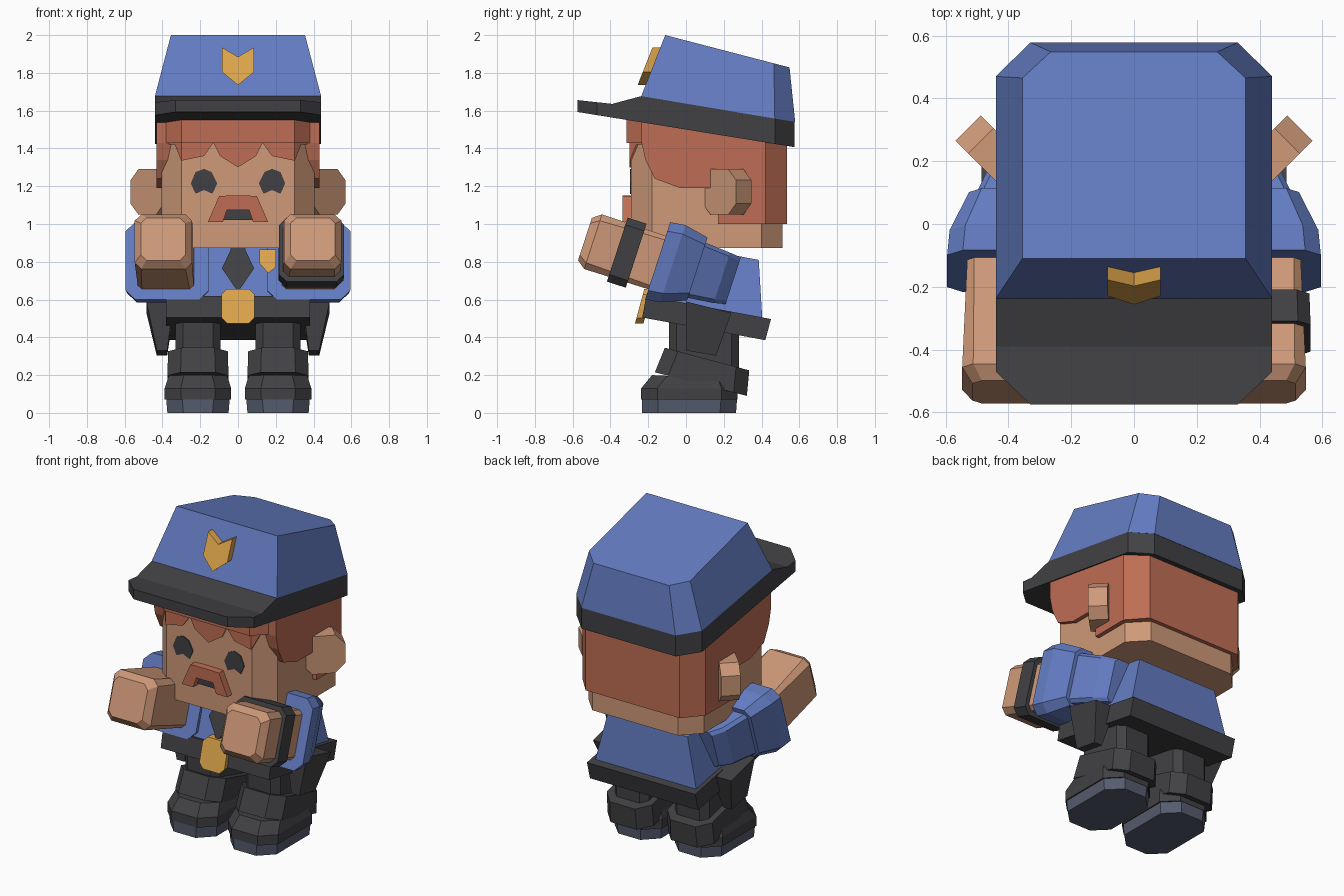
import bpy, bmesh, math
from mathutils import Vector

if "Cube" in bpy.data.objects:
    bpy.data.objects.remove(bpy.data.objects["Cube"])


def material(name, r, g, b):
    m = bpy.data.materials.new(name)
    m.diffuse_color = (r, g, b, 1)
    m.use_nodes = True
    m.node_tree.nodes["Principled BSDF"].inputs["Base Color"].default_value = m.diffuse_color
    return m


BLUE = material("uniform blue", 0.125, 0.2, 0.54)
SKIN = material("skin", 0.62, 0.32, 0.19)
HAIR = material("auburn hair", 0.52, 0.155, 0.09)
DARK = material("charcoal", 0.053, 0.053, 0.058)
GOLD = material("gold", 0.72, 0.37, 0.07)
SOLE = material("slate sole", 0.09, 0.107, 0.155)


def loft(name, rings, mat, mirror=False):
    """Skin a list of equal-length point rings and cap both ends."""
    bm = bmesh.new()
    vs = [[bm.verts.new(p) for p in r] for r in rings]
    n = len(vs[0])
    for a, b in zip(vs, vs[1:]):
        for i in range(n):
            j = (i + 1) % n
            bm.faces.new((a[i], a[j], b[j], b[i]))
    bm.faces.new(vs[0])
    bm.faces.new(vs[-1])
    bmesh.ops.recalc_face_normals(bm, faces=bm.faces[:])
    me = bpy.data.meshes.new(name)
    bm.to_mesh(me)
    bm.free()
    me.materials.append(mat)
    ob = bpy.data.objects.new(name, me)
    bpy.context.collection.objects.link(ob)
    if mirror:
        ob.modifiers.new("mirror", 'MIRROR').use_mirror_merge = False
    return ob


def plate(name, pts, yfun, thick, mat, mirror=False):
    """Front-facing plate from an x,z outline lying on the surface y = yfun(z)."""
    return loft(name, [[(x, yfun(z) + d, z) for x, z in pts] for d in (-thick, 0.02)], mat, mirror)


def across(name, pts, x0, x1, mat, mirror=False):
    """Side profile (y,z) extruded along x."""
    return loft(name, [[(x, y, z) for y, z in pts] for x in (x0, x1)], mat, mirror)


def octagon(w, h, c):
    return [(-w + c, -h), (w - c, -h), (w, -h + c), (w, h - c),
            (w - c, h), (-w + c, h), (-w, h - c), (-w, -h + c)]


def flat_ring(cx, y0, y1, w, c, zf, zb):
    """Horizontal octagon whose height runs from zf in front to zb behind."""
    cy, l = (y0 + y1) / 2, (y1 - y0) / 2
    return [(cx + x, cy + y, zf + (zb - zf) * (y + l) / (2 * l)) for x, y in octagon(w, l, c)]


def sym(pts):
    return pts + [(-x, z) for x, z in reversed(pts) if x != 0]


# ---- cap: band with visor, crown, badge
def band_top(y):
    if y < -0.39:
        return 1.656 - (y + 0.575) * 0.11
    if y < -0.237:
        return 1.636 + (y + 0.39) * 0.27
    return 1.677 - (y + 0.237) * 0.168


def band_low(y):
    return 1.5 - 0.162 * y


loft("cap_band_and_visor",
     [[(-w, y, band_low(y)), (w, y, band_low(y)), (w, y, band_top(y)), (-w, y, band_top(y))]
      for y, w in ((-.575, .33), (-.47, .44), (-.39, .44), (-.237, .44), (.47, .44), (.575, .33))], DARK)
low = sym([(.44, -.237), (.44, .47), (.33, .578)])
top = sym([(.355, -.11), (.355, .465), (.265, .548)])
loft("cap_crown", [[(x, y, band_top(y)) for x, y in low],
                   [(x, y, 2.0 - 0.26 * (y + .11)) for x, y in top]], BLUE)
plate("cap_badge", [(-.085, 1.935), (0, 1.885), (.085, 1.935), (.085, 1.805), (0, 1.735), (-.085, 1.805)],
      lambda z: -.237 + (z - 1.677) * .393, .042, GOLD)

# ---- head and hair
head = sym([(.30, -.29), (.405, -.18), (.405, .40), (.30, .51)])
loft("head", [[(x, y, z) for x, y in head] for z in (.872, 1.58)], SKIN)
back = sym([(.432, .17), (.432, .42), (.33, .535)])
loft("hair_back", [[(x, y, z) for x, y in back] for z in (1.0, 1.48)], HAIR)
across("hair_side", [(-.235, 1.56), (-.235, 1.43), (-.215, 1.34), (-.165, 1.24), (-.03, 1.19),
                     (.2, 1.19), (.3, 1.5)], .35, .432, HAIR, True)


def fringe(name, sections, off):
    rings = []
    for x, z in sections:
        y = -.29 - off + max(0, abs(x) - .30)
        rings.append([(x, y, z), (x, y, 1.56), (x, y + .05, 1.56), (x, y + .05, z)])
    loft(name, rings, HAIR)


fringe("hair_fringe_roll", [(-.42, 1.43), (-.30, 1.43), (.30, 1.43), (.42, 1.43)], .025)
half = [(.40, 1.42), (.335, 1.42), (.30, 1.335), (.18, 1.36), (.13, 1.43), (.095, 1.36), (0, 1.30)]
fringe("hair_fringe_teeth", sym(half), .008)

# ---- ears: octagonal slabs turned 45 degrees
s = math.sqrt(.5)
loft("ear", [[(.44 + s * (a + t), .217 + s * (a - t), 1.17 + b) for a, b in octagon(.125, .12, .058)]
             for t in (-.057, .057)], SKIN, True)

# ---- face


def face_y(z):
    return -.29


plate("eye", [(.11, 1.215), (.14, 1.275), (.18, 1.292), (.225, 1.275), (.25, 1.215),
              (.225, 1.16), (.18, 1.18), (.135, 1.16)], face_y, .006, DARK, True)
plate("moustache", sym([(.16, 1.01), (.10, 1.148), (.055, 1.15)])[0:3] +
      [(-.055, 1.15), (-.10, 1.148), (-.16, 1.01), (-.08, 1.01), (-.058, 1.075), (.058, 1.075), (.08, 1.01)],
      face_y, .045, HAIR)
plate("mouth", [(-.08, 1.02), (.08, 1.02), (.058, 1.08), (-.058, 1.08)], face_y, .008, DARK)

# ---- torso, belt and front details
loft("jacket", [[(-.36, -.20, .58), (.36, -.20, .58), (.36, .405, .48), (-.36, .405, .48)],
                [(-.28, -.10, .90), (.28, -.10, .90), (.28, .385, .81), (-.28, .385, .81)]], BLUE)
across("belt", [(-.21, .62), (.45, .497), (.42, .385), (-.232, .505)], -.38, .38, DARK)


def chest_y(z):
    return -.20 + (z - .58) * .312


plate("tie", [(-.035, .89), (.035, .89), (.04, .86), (.085, .765), (0, .64), (-.085, .765), (-.04, .86)],
      chest_y, .03, DARK)
plate("chest_badge", [(.115, .865), (.20, .865), (.20, .77), (.16, .74), (.115, .79)], chest_y, .03, GOLD)
plate("buckle", [(x, .565 + z) for x, z in octagon(.088, .092, .03)],
      lambda z: -.20 + (z - .64) * .27, .025, GOLD)

# ---- hip pouches
loft("hip_pouch", [[(.375, 0, .33), (.43, 0, .33), (.43, .16, .303), (.375, .16, .303)],
                   [(.34, 0, .59), (.485, 0, .59), (.485, .24, .53), (.34, .24, .53)]], DARK, True)

# ---- arms: sections square to a raised forearm axis
pitch = math.radians(18)
UP = Vector((0, math.sin(pitch), math.cos(pitch)))
SIDE = Vector((1, 0, 0))


def section(center, w, h, c):
    return [Vector(center) + SIDE * a + UP * b for a, b in octagon(w, h, c)]


def forearm(t):
    return (.375 + .035 * t, .05 - .951 * t, .73 + .309 * t)


loft("upper_sleeve", [section((.25, .25, .70), .13, .13, .02), section((.30, .19, .715), .14, .14, .02),
                      section((.36, .04, .76), .15, .155, .02)], BLUE, True)
loft("sleeve_cuff", [section((.36, .06, .762), .165, .175, .04), section((.372, -.07, .79), .215, .215, .05),
                     section((.375, -.15, .805), .22, .215, .05)], BLUE, True)
loft("fist", [section(forearm(.15), .148, .148, .02), section(forearm(.57), .152, .152, .035),
              section(forearm(.615), .118, .118, .03)], SKIN, True)
loft("wrist_band", [section(forearm(t), .172, .178, .04) for t in (.33, .435)], DARK)

# ---- legs and boots
CX = .212
loft("leg", [flat_ring(CX, -.09, .28, .12, .04, z, z) for z in (.15, .48)], DARK, True)
loft("boot_cuff", [flat_ring(CX, -.165, .322, .162, .07, .215, .09),
                   flat_ring(CX, -.112, .335, .158, .07, .345, .225)], DARK, True)
loft("boot", [flat_ring(CX, -.237, .272, .176, .085, .07, .07),
              flat_ring(CX, -.237, .272, .176, .085, .13, .13),
              flat_ring(CX, -.18, .25, .155, .08, .2, .18)], DARK, True)
loft("boot_sole", [flat_ring(CX, -.232, .265, .162, .085, 0, 0),
                   flat_ring(CX, -.234, .27, .168, .085, .072, .072)], SOLE, True)
